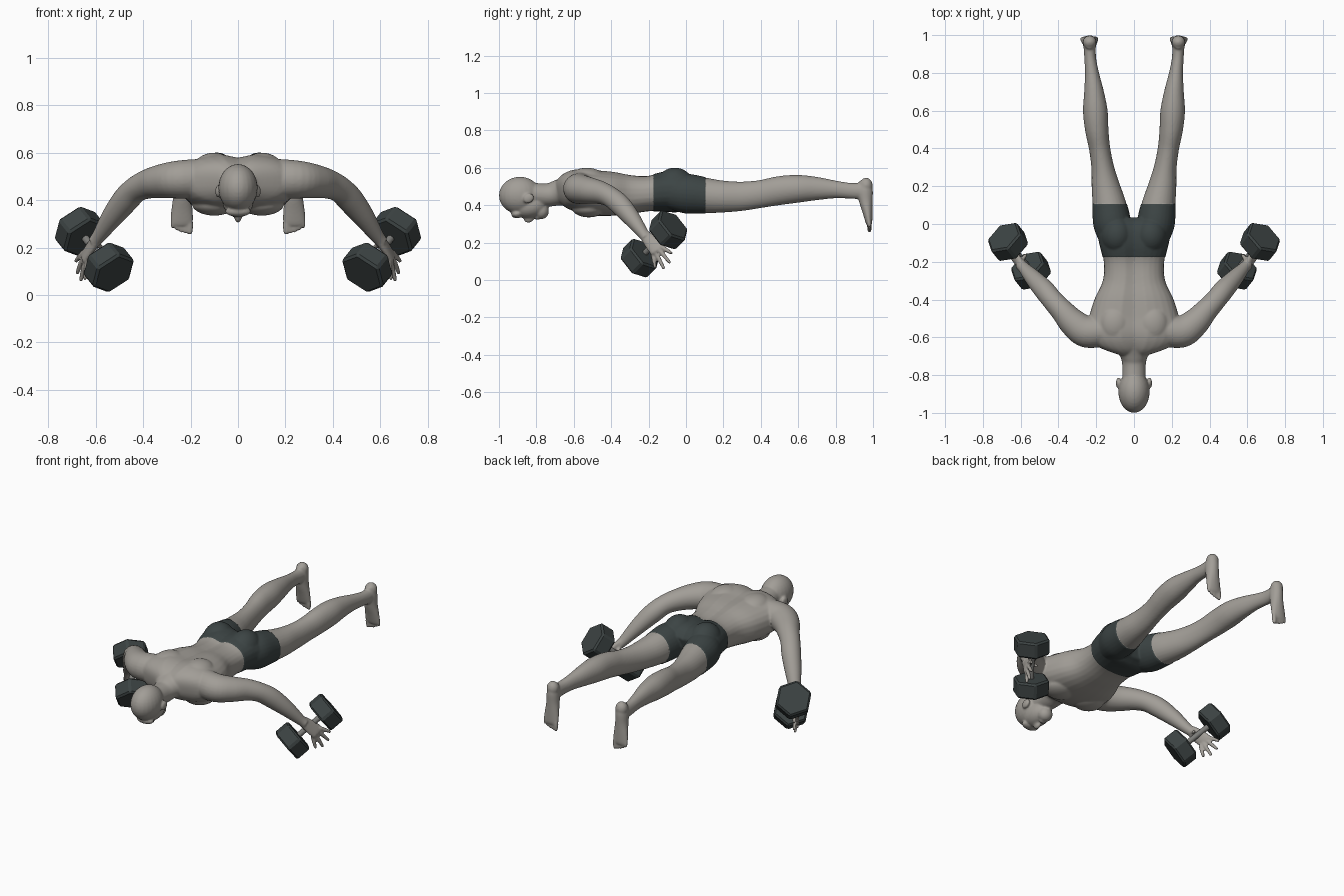
import bpy, bmesh, math
from mathutils import Vector, Matrix

cube = bpy.data.objects.get("Cube")
if cube:
    bpy.data.objects.remove(cube, do_unlink=True)


def material(name, rgb, rough=0.7):
    m = bpy.data.materials.new(name)
    m.use_nodes = True
    m.diffuse_color = (*rgb, 1)
    node = m.node_tree.nodes["Principled BSDF"]
    node.inputs["Base Color"].default_value = (*rgb, 1)
    node.inputs["Roughness"].default_value = rough
    return m


skin = material("skin", (0.36, 0.34, 0.31))
cloth = material("shorts cloth", (0.045, 0.058, 0.058))
iron = material("dark iron", (0.045, 0.056, 0.056))
steel = material("handle steel", (0.2, 0.2, 0.19))


def new_object(name, bm, mats):
    me = bpy.data.meshes.new(name)
    bmesh.ops.recalc_face_normals(bm, faces=bm.faces)
    bm.to_mesh(me)
    bm.free()
    for m in mats:
        me.materials.append(m)
    ob = bpy.data.objects.new(name, me)
    bpy.context.collection.objects.link(ob)
    return ob


def smooth_rows(rows, steps=5):
    """Catmull-Rom interpolation of section rows."""
    rows = [Vector(r) for r in rows]
    out = []
    for i in range(len(rows) - 1):
        p0, p1 = rows[max(i - 1, 0)], rows[i]
        p2, p3 = rows[i + 1], rows[min(i + 2, len(rows) - 1)]
        for s in range(steps):
            t = s / steps
            out.append(0.5 * (2 * p1 + (p2 - p0) * t
                              + (2 * p0 - 5 * p1 + 4 * p2 - p3) * t ** 2
                              + (3 * p1 - p0 - 3 * p2 + p3) * t ** 3))
    return out + [rows[-1]]


def loft(bm, rows, up=(0, 0, 1), power=2.0, groove=0.0, n=28):
    """Closed tube; each row is x, y, z, half width, half depth."""
    rows = smooth_rows(rows)
    centres = [Vector(r[:3]) for r in rows]
    rings = []
    for i, r in enumerate(rows):
        tangent = centres[min(i + 1, len(rows) - 1)] - centres[max(i - 1, 0)]
        side = tangent.cross(Vector(up)).normalized()
        top = side.cross(tangent).normalized()
        ring = []
        for k in range(n):
            a = math.tau * k / n
            c, s = math.cos(a), math.sin(a)
            u = math.copysign(abs(c) ** (2 / power), c) * r[3]
            v = math.copysign(abs(s) ** (2 / power), s) * r[4]
            if s > 0:
                v -= groove * math.exp(-(u / 0.035) ** 2)
            ring.append(bm.verts.new(centres[i] + side * u + top * v))
        rings.append(ring)
    for a, b in zip(rings, rings[1:]):
        for k in range(n):
            bm.faces.new((a[k], a[(k + 1) % n], b[(k + 1) % n], b[k]))
    bm.faces.new(rings[0][::-1])
    bm.faces.new(rings[-1])


def ball(bm, centre, radii, tilt=0.0):
    m = (Matrix.Translation(centre) @ Matrix.Rotation(tilt, 4, 'X')
         @ Matrix.Diagonal((*radii, 1)))
    bmesh.ops.create_uvsphere(bm, u_segments=24, v_segments=16, radius=1, matrix=m)


def digit(bm, a, b, r):
    """Rounded finger or toe from a to b."""
    a, b = Vector(a), Vector(b)
    mid = a.lerp(b, 0.5)
    loft(bm, [(*a, r, r), (*mid, r, r), (*b, r * 0.8, r * 0.8)], up=(0.9, 0.1, 0.3), n=12)
    ball(bm, b, (r * 0.8,) * 3)


body = bmesh.new()

# Torso, from the neck root to the pelvis
loft(body, [(0, -0.69, 0.475, 0.08, 0.06), (0, -0.645, 0.48, 0.20, 0.095),
            (0, -0.58, 0.48, 0.25, 0.117), (0, -0.5, 0.468, 0.24, 0.123),
            (0, -0.4, 0.463, 0.21, 0.12), (0, -0.3, 0.46, 0.165, 0.107),
            (0, -0.2, 0.465, 0.16, 0.097), (0, -0.1, 0.475, 0.182, 0.108),
            (0, -0.03, 0.47, 0.19, 0.105), (0, 0.02, 0.46, 0.13, 0.07)],
     power=2.4, groove=0.018)
ball(body, (0.1, -0.53, 0.54), (0.085, 0.1, 0.06))
ball(body, (0.1, -0.52, 0.385), (0.095, 0.09, 0.05))
ball(body, (0.09, -0.06, 0.5), (0.085, 0.1, 0.098))

# Neck and head, face down
loft(body, [(0, -0.83, 0.46, 0.062, 0.06), (0, -0.74, 0.455, 0.063, 0.062),
            (0, -0.69, 0.465, 0.08, 0.068), (0, -0.63, 0.48, 0.14, 0.08)])
ball(body, (0, -0.888, 0.452), (0.083, 0.112, 0.1))
ball(body, (0, -0.84, 0.395), (0.066, 0.095, 0.065), 0.1)
ball(body, (0, -0.775, 0.368), (0.043, 0.042, 0.043))
ball(body, (0, -0.905, 0.352), (0.055, 0.03, 0.022))
ball(body, (0, -0.84, 0.328), (0.015, 0.028, 0.022), 0.3)
ball(body, (0, -0.795, 0.334), (0.024, 0.014, 0.013))
ball(body, (0.083, -0.842, 0.437), (0.013, 0.03, 0.026), 0.5)

# Arm and palm
loft(body, [(0.15, -0.565, 0.49, 0.08, 0.085), (0.25, -0.57, 0.487, 0.085, 0.08),
            (0.32, -0.525, 0.48, 0.075, 0.072), (0.38, -0.46, 0.468, 0.062, 0.062),
            (0.43, -0.405, 0.445, 0.056, 0.055), (0.475, -0.35, 0.4, 0.055, 0.056),
            (0.53, -0.29, 0.33, 0.046, 0.046), (0.585, -0.23, 0.25, 0.031, 0.03),
            (0.605, -0.21, 0.225, 0.03, 0.026)])
loft(body, [(0.595, -0.22, 0.24, 0.03, 0.022), (0.622, -0.185, 0.2, 0.04, 0.018),
            (0.645, -0.155, 0.165, 0.043, 0.015), (0.65, -0.148, 0.155, 0.036, 0.012)],
     up=(0.85, -0.25, 0.3))

# Fingers and thumb
for knuckle, tip in [((0.634, -0.178, 0.14), (0.645, -0.165, 0.07)),
                     ((0.643, -0.162, 0.148), (0.662, -0.12, 0.065)),
                     ((0.65, -0.145, 0.163), (0.677, -0.088, 0.095)),
                     ((0.652, -0.135, 0.18), (0.682, -0.08, 0.145)),
                     ((0.6, -0.2, 0.22), (0.575, -0.165, 0.2))]:
    digit(body, knuckle, tip, 0.0115)

# Leg
loft(body, [(0.1, -0.08, 0.465, 0.08, 0.085), (0.115, 0.0, 0.462, 0.097, 0.103),
            (0.13, 0.1, 0.452, 0.089, 0.095), (0.15, 0.2, 0.446, 0.075, 0.085),
            (0.166, 0.3, 0.448, 0.06, 0.078), (0.182, 0.4, 0.46, 0.056, 0.074),
            (0.197, 0.5, 0.478, 0.062, 0.077), (0.205, 0.6, 0.488, 0.065, 0.074),
            (0.212, 0.7, 0.489, 0.052, 0.062), (0.223, 0.8, 0.484, 0.037, 0.047),
            (0.232, 0.88, 0.477, 0.031, 0.042), (0.235, 0.95, 0.475, 0.033, 0.045)])

# Foot pointing down, with toes
ball(body, (0.235, 0.963, 0.505), (0.036, 0.035, 0.042))
loft(body, [(0.235, 0.958, 0.53, 0.026, 0.03), (0.235, 0.957, 0.48, 0.036, 0.042),
            (0.235, 0.962, 0.42, 0.038, 0.036), (0.236, 0.971, 0.36, 0.045, 0.026),
            (0.237, 0.978, 0.31, 0.048, 0.018), (0.237, 0.98, 0.295, 0.042, 0.014)],
     up=(0, 1, 0))
for i in range(5):
    x = 0.202 + i * 0.0185
    digit(body, (x, 0.979, 0.31), (x, 0.981, 0.264 + 0.0015 * i * i), 0.013 if i == 0 else 0.0095)

# Mirror, fuse and smooth the body into one skin
figure = new_object("body", body, [skin, cloth])
figure.modifiers.new("mirror", 'MIRROR').use_mirror_merge = False
remesh = figure.modifiers.new("fuse", 'REMESH')
remesh.mode = 'VOXEL'
remesh.voxel_size = 0.006
relax = figure.modifiers.new("relax", 'SMOOTH')
relax.factor = 0.5
relax.iterations = 5
graph = bpy.context.evaluated_depsgraph_get()
fused = bpy.data.meshes.new_from_object(figure.evaluated_get(graph))
figure.modifiers.clear()
figure.data = fused
fused.materials.clear()
for m in (skin, cloth):
    fused.materials.append(m)

# Shorts cut between waist and hem
WAIST, HEM = -0.175, 0.105
bm = bmesh.new()
bm.from_mesh(fused)
for y in (WAIST, HEM):
    bmesh.ops.bisect_plane(bm, geom=bm.verts[:] + bm.edges[:] + bm.faces[:],
                           plane_co=(0, y, 0), plane_no=(0, 1, 0))
for f in bm.faces:
    c = f.calc_center_median()
    f.material_index = int(WAIST < c.y < HEM and abs(c.x) < 0.3)
bm.normal_update()
for v in bm.verts:
    if all(f.material_index == 1 for f in v.link_faces):
        v.co += v.normal * 0.003
bm.to_mesh(fused)
bm.free()
fused.shade_smooth()

# Dumbbells: two hexagonal heads on a round handle
inner, outer = Vector((0.545, -0.247, 0.117)), Vector((0.667, -0.095, 0.268))
axis = (outer - inner).normalized()
corner = Vector((-0.244, 0.78, -0.575))
corner = (corner - axis * corner.dot(axis)).normalized()
turn = Matrix((corner, axis.cross(corner), axis)).transposed().to_4x4()


def rod(name, spots, sides, radius, depth, mat):
    b = bmesh.new()
    for p in spots:
        bmesh.ops.create_cone(b, cap_ends=True, segments=sides, radius1=radius, radius2=radius,
                              depth=depth, matrix=Matrix.Translation(p) @ turn)
    ob = new_object(name, b, [mat])
    ob.modifiers.new("mirror", 'MIRROR').use_mirror_merge = False
    return ob


heads = rod("dumbbell_heads", [inner, outer], 6, 0.106, 0.095, iron)
bevel = heads.modifiers.new("chamfer", 'BEVEL')
bevel.width = 0.01
bevel.segments = 1
handle = rod("dumbbell_handles", [(inner + outer) / 2], 20, 0.016, 0.2, steel)
for f in handle.data.polygons:
    f.use_smooth = len(f.vertices) == 4
